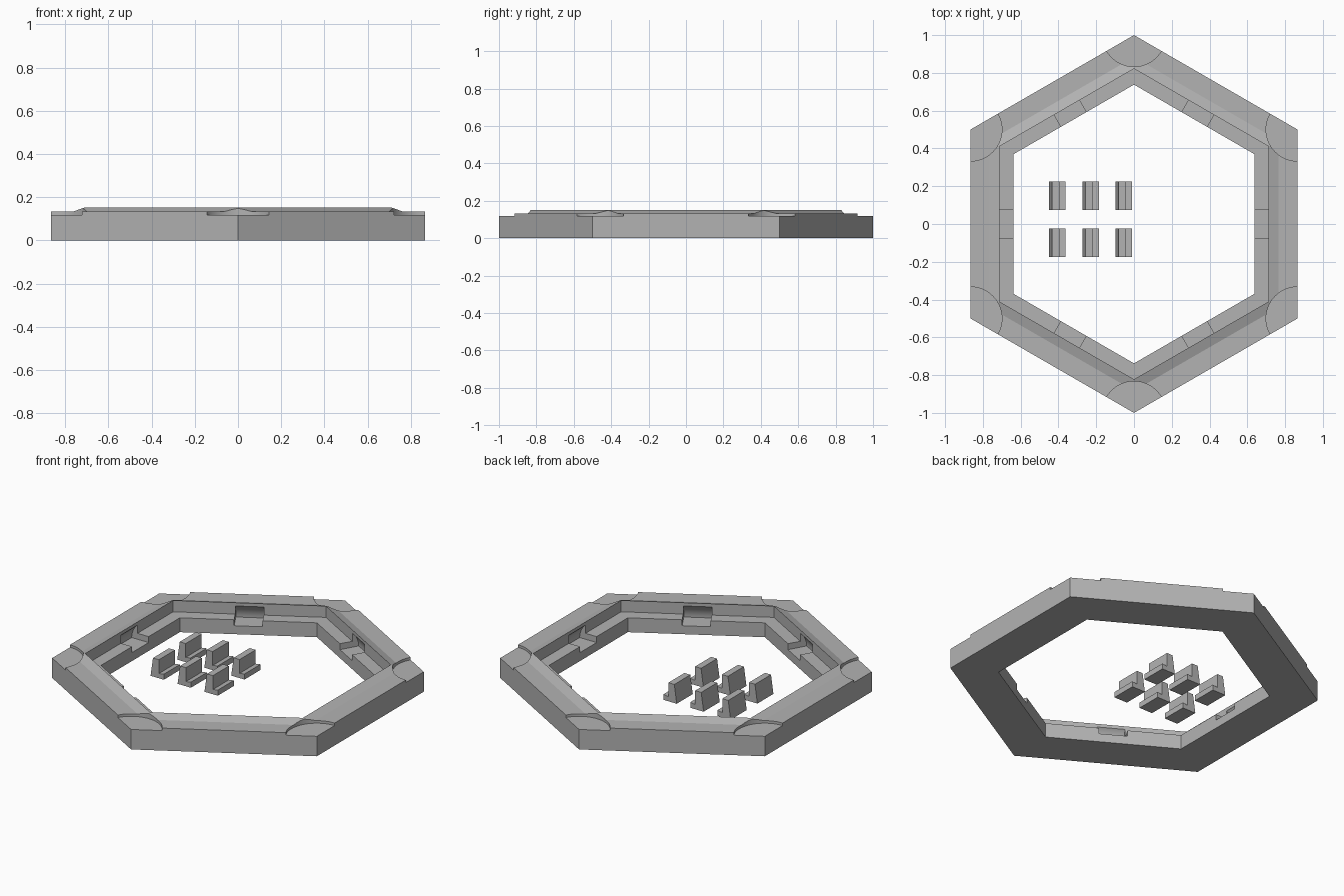
import bpy, bmesh
from math import pi, cos, sin, radians
from mathutils import Matrix, Vector

if "Cube" in bpy.data.objects:
    bpy.data.objects.remove(bpy.data.objects["Cube"])

# Dark grey plastic
grey = bpy.data.materials.new("dark_grey")
grey.diffuse_color = (0.45, 0.45, 0.45, 1)
grey.use_nodes = True
grey.node_tree.nodes["Principled BSDF"].inputs["Base Color"].default_value = grey.diffuse_color


def make_object(name, bm):
    bmesh.ops.recalc_face_normals(bm, faces=bm.faces)
    mesh = bpy.data.meshes.new(name)
    bm.to_mesh(mesh)
    bm.free()
    mesh.materials.append(grey)
    ob = bpy.data.objects.new(name, mesh)
    bpy.context.collection.objects.link(ob)
    return ob


def hex_ring(name, profile):
    """Sweep an (apothem, z) profile around a hexagon with points on the y axis."""
    bm = bmesh.new()
    loops = []
    for i in range(6):
        t = radians(30 + 60 * i)
        k = 1 / cos(pi / 6)
        loops.append([bm.verts.new((a * k * cos(t), a * k * sin(t), z)) for a, z in profile])
    n = len(profile)
    for i in range(6):
        p, q = loops[i], loops[(i + 1) % 6]
        for j in range(n):
            bm.faces.new((p[j], q[j], q[(j + 1) % n], p[(j + 1) % n]))
    return make_object(name, bm)


def add_prism(bm, profile, y, width, matrix=Matrix.Identity(4)):
    """Extrude an (x, z) profile along y."""
    face = bm.faces.new([bm.verts.new(matrix @ Vector((px, y, pz))) for px, pz in profile])
    ext = bmesh.ops.extrude_face_region(bm, geom=[face], use_keep_orig=True)
    bmesh.ops.translate(bm, vec=matrix.to_3x3() @ Vector((0, width, 0)),
                        verts=[g for g in ext["geom"] if isinstance(g, bmesh.types.BMVert)])


def cut(target, cutter):
    cutter.hide_render = True
    mod = target.modifiers.new("cut", 'BOOLEAN')
    mod.operation = 'DIFFERENCE'
    mod.solver = 'EXACT'
    mod.object = cutter
    bpy.context.view_layer.objects.active = target
    bpy.ops.object.modifier_apply(modifier=mod.name)
    bpy.data.objects.remove(cutter, do_unlink=True)


# Hexagonal frame with raised sloped rim and inner ledge
frame = hex_ring("hex_frame", [(0.866, 0), (0.866, 0.133), (0.765, 0.133),
                               (0.712, 0.152), (0.712, 0.085), (0.639, 0.085), (0.639, 0)])

# Round shallow pockets on the six corners
bm = bmesh.new()
for i in range(6):
    t = radians(30 + 60 * i)
    bmesh.ops.create_cone(bm, cap_ends=True, segments=64, radius1=0.167, radius2=0.167, depth=0.2,
                          matrix=Matrix.Translation((cos(t), sin(t), 0.218)))
cut(frame, make_object("pocket_cutter", bm))

# Clip slots mid-side: flat floor, with a quarter-round undercut below the rim
R = 0.11
quarter = [(0.64 + R * cos(radians(a)), 0.05 + R * sin(radians(a))) for a in range(0, 91, 5)]
slot = [(0.6, 0.05)] + quarter + [(0.6, 0.05 + R)]
bm = bmesh.new()
for i in range(6):
    add_prism(bm, slot, -0.077, 0.154, Matrix.Rotation(radians(60 * i), 4, 'Z'))
cut(frame, make_object("slot_cutter", bm))

bpy.ops.object.select_all(action='DESELECT')
frame.select_set(True)
bpy.context.view_layer.objects.active = frame
bpy.ops.object.shade_smooth_by_angle(angle=radians(15))

# Six loose L-shaped clips
CLIP = [(0, 0), (0.087, 0), (0.087, 0.033), (0.055, 0.028), (0.055, 0.11), (0.016, 0.11)]
for row, y in enumerate((-0.175, 0.075)):
    for col, x in enumerate((-0.45, -0.273, -0.097)):
        bm = bmesh.new()
        add_prism(bm, [(x + px, pz) for px, pz in CLIP], y, 0.15)
        make_object(f"clip_{row}_{col}", bm)
